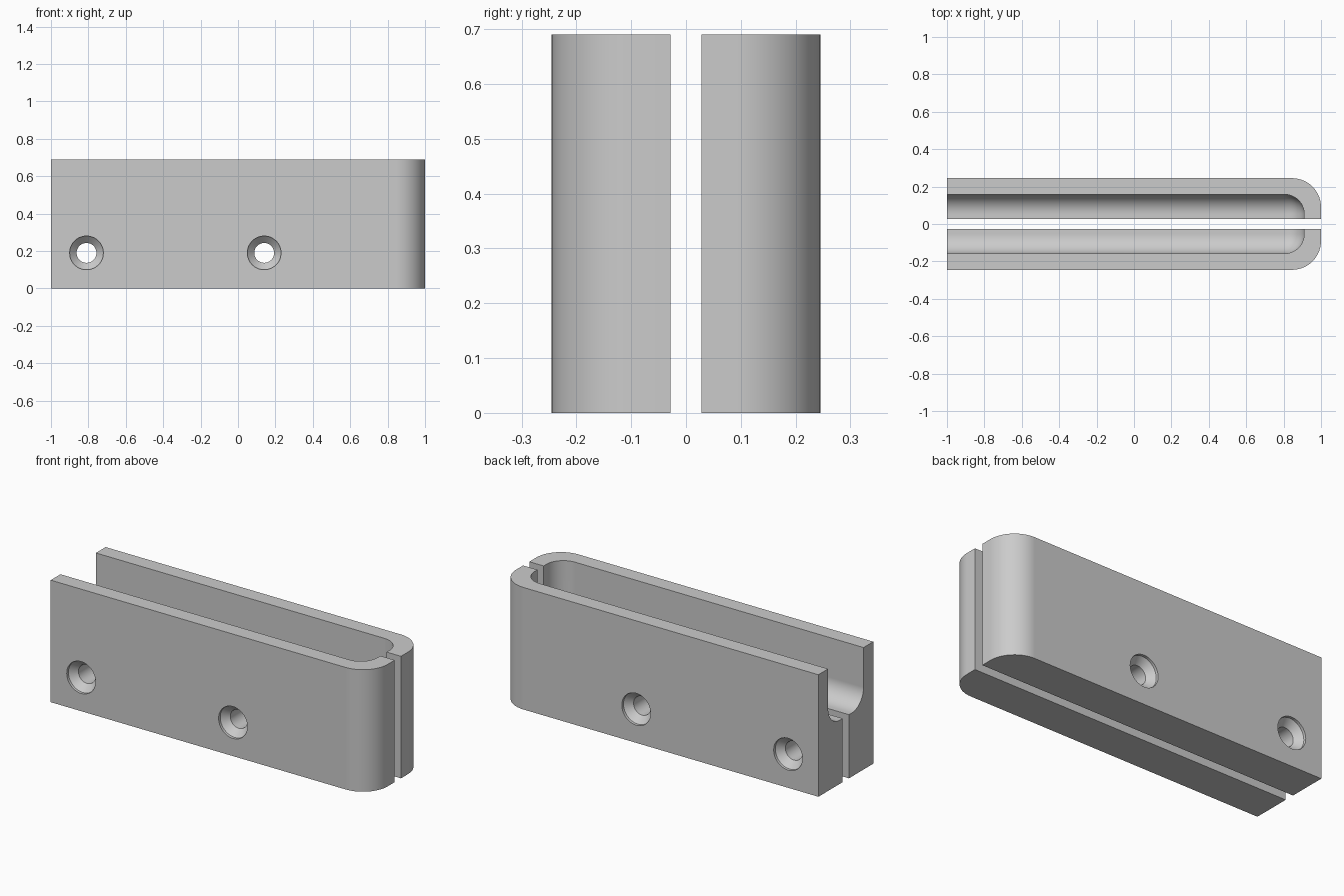
import bpy, bmesh, math
from mathutils import Matrix, Vector

cube = bpy.data.objects.get("Cube")
if cube:
    bpy.data.objects.remove(cube, do_unlink=True)

HEIGHT, HALF_DEPTH, HALF_GAP = 0.69, 0.245, 0.028
POCKET_END, POCKET_SIDE, FLOOR = 0.91, 0.158, 0.36
HOLE_Z, HOLE_XS = 0.19, (-0.81, 0.14)

grey = bpy.data.materials.new("plain grey")
grey.use_nodes = True
colour = (0.6, 0.6, 0.6, 1)
grey.diffuse_color = colour
grey.node_tree.nodes["Principled BSDF"].inputs["Base Color"].default_value = colour


def add_object(name, bm):
    bmesh.ops.recalc_face_normals(bm, faces=bm.faces[:])
    mesh = bpy.data.meshes.new(name)
    bm.to_mesh(mesh)
    bm.free()
    mesh.materials.append(grey)
    obj = bpy.data.objects.new(name, mesh)
    bpy.context.scene.collection.objects.link(obj)
    return obj


def rounded_box(name, low, high, radius, is_rounded):
    """Box between two corners, with the edges chosen by a rule rounded."""
    low, high = Vector(low), Vector(high)
    bm = bmesh.new()
    bmesh.ops.create_cube(bm, size=1)
    for v in bm.verts:
        v.co = [low[i] if v.co[i] < 0 else high[i] for i in range(3)]
    edges = [e for e in bm.edges if is_rounded(*e.verts)]
    bmesh.ops.bevel(bm, geom=edges, offset=radius, offset_type='OFFSET',
                    segments=14, profile=0.5, affect='EDGES', clamp_overlap=True)
    return add_object(name, bm)


def screw_hole(name, x):
    """Turned cutter: short counterbore, countersink, then a straight bore."""
    profile = [(0, 0.3), (0.09, 0.3), (0.09, 0.23), (0.053, 0.193), (0.053, 0), (0, 0)]
    bm = bmesh.new()
    verts = [bm.verts.new((x + r, y, HOLE_Z)) for r, y in profile]
    edges = [bm.edges.new(pair) for pair in zip(verts, verts[1:])]
    bmesh.ops.spin(bm, geom=verts + edges, cent=(x, 0, HOLE_Z), axis=(0, 1, 0),
                   angle=2 * math.pi, steps=48)
    bmesh.ops.remove_doubles(bm, verts=bm.verts[:], dist=0.0001)
    return add_object(name, bm)


# Solid half with its outer end corner rounded
back = rounded_box(
    "back_half", (-1, HALF_GAP, 0), (1, HALF_DEPTH, HEIGHT), 0.155,
    lambda a, b: all(v.co.x > 0.9 and v.co.y > 0.2 for v in (a, b)))

# Pocket cutter, rounded at the closed end and along the floor
def pocket_edge(a, b):
    at_end = a.co.x > 0 and b.co.x > 0
    at_floor = a.co.z < 0.5 and b.co.z < 0.5
    upright = abs(a.co.z - b.co.z) > 0.1
    open_end = a.co.x < 0 and b.co.x < 0
    return (at_end and upright) or (at_floor and not open_end)

cutters = [rounded_box(
    "pocket_cutter", (-1.3, -POCKET_SIDE, FLOOR), (POCKET_END, POCKET_SIDE, 0.95),
    0.105, pocket_edge)]
cutters += [screw_hole(f"hole_cutter_{i + 1}", x) for i, x in enumerate(HOLE_XS)]

# Cut the pocket and screw holes, then bake the result
for cutter in cutters:
    cutter.hide_render = True
    mod = back.modifiers.new(cutter.name, 'BOOLEAN')
    mod.operation, mod.solver, mod.object = 'DIFFERENCE', 'EXACT', cutter
bpy.context.view_layer.update()
graph = bpy.context.evaluated_depsgraph_get()
cut_mesh = bpy.data.meshes.new_from_object(back.evaluated_get(graph))
back.modifiers.clear()
back.data = cut_mesh
for cutter in cutters:
    bpy.data.objects.remove(cutter, do_unlink=True)
cut_mesh.materials.clear()
cut_mesh.materials.append(grey)
for poly in cut_mesh.polygons:
    poly.material_index = 0

# Mirrored front half
front = bpy.data.objects.new("front_half", cut_mesh.copy())
bpy.context.scene.collection.objects.link(front)
front.data.transform(Matrix.Scale(-1, 4, (0, 1, 0)))
front.data.flip_normals()

# Smooth curves, crisp edges and clean flat faces
bpy.ops.object.select_all(action='DESELECT')
for half in (back, front):
    half.select_set(True)
bpy.context.view_layer.objects.active = back
bpy.ops.object.shade_smooth_by_angle(angle=math.radians(30))
for half in (back, front):
    mod = half.modifiers.new("flat_face_normals", 'WEIGHTED_NORMAL')
    mod.keep_sharp = True
